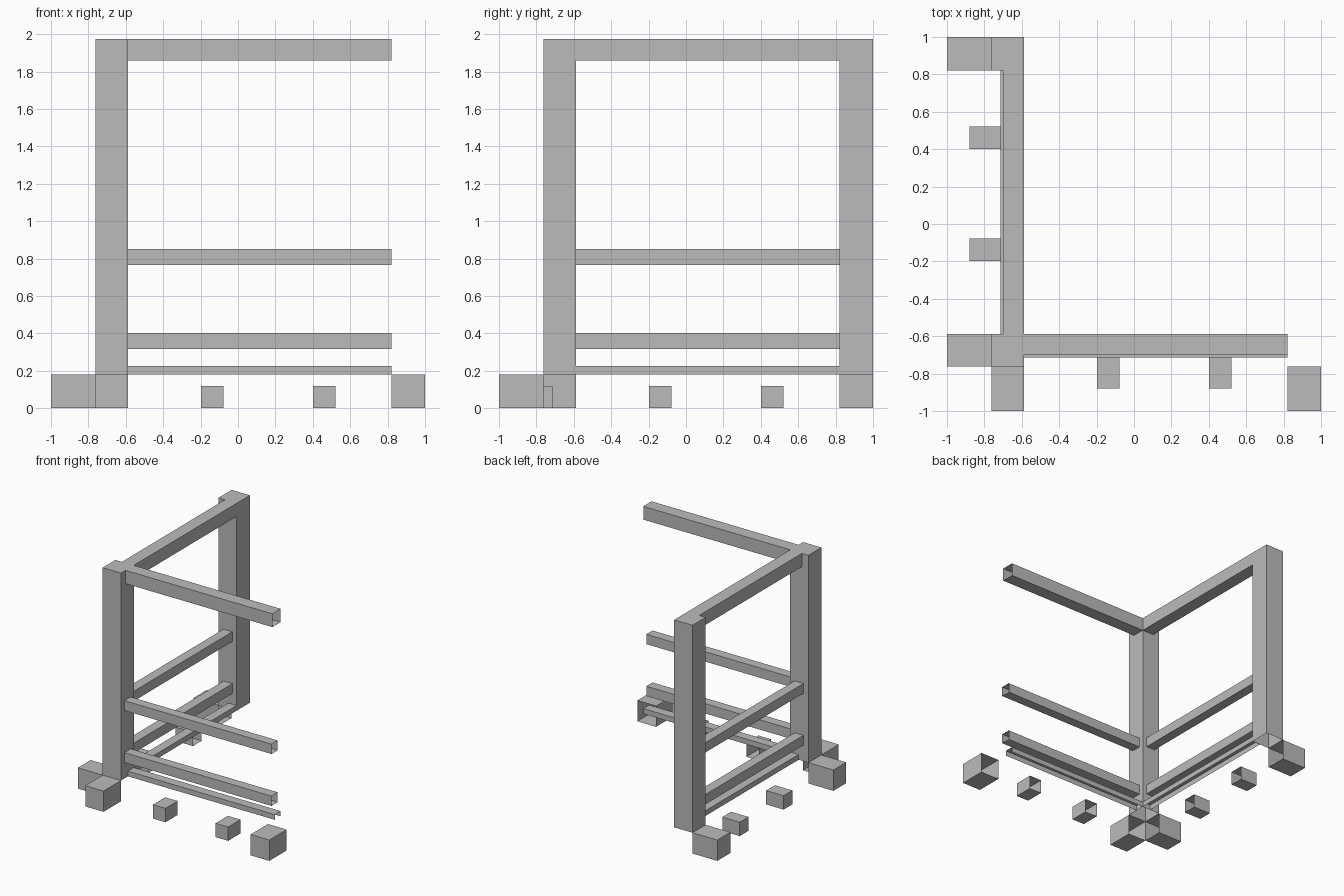
import bpy
import bmesh
from mathutils import Vector

cube = bpy.data.objects.get("Cube")
if cube:
    bpy.data.objects.remove(cube, do_unlink=True)

grey = bpy.data.materials.new("plain_grey")
grey.use_nodes = True
COLOUR = (0.5, 0.5, 0.5, 1)
grey.diffuse_color = COLOUR
grey.node_tree.nodes["Principled BSDF"].inputs["Base Color"].default_value = COLOUR


def shell(name, xs, ys, zs, open_sides=(), swap=False):
    """Thin-walled box; sides named in open_sides are left out.
    swap exchanges x and y, to repeat a part on the other wing."""
    axes = {"-x": (-1, 0, 0), "+x": (1, 0, 0), "-y": (0, -1, 0),
            "+y": (0, 1, 0), "-z": (0, 0, -1), "+z": (0, 0, 1)}
    bm = bmesh.new()
    bmesh.ops.create_cube(bm, size=1)
    bm.normal_update()
    gone = [f for f in bm.faces
            if any(f.normal.dot(Vector(axes[s])) > 0.9 for s in open_sides)]
    bmesh.ops.delete(bm, geom=gone, context="FACES")
    for v in bm.verts:
        p = [r[0] if c < 0 else r[1] for c, r in zip(v.co, (xs, ys, zs))]
        if swap:
            p[0], p[1] = p[1], p[0]
        v.co = p
    if swap:
        bmesh.ops.reverse_faces(bm, faces=bm.faces[:])
    mesh = bpy.data.meshes.new(name)
    bm.to_mesh(mesh)
    bm.free()
    mesh.materials.append(grey)
    obj = bpy.data.objects.new(name, mesh)
    bpy.context.scene.collection.objects.link(obj)


POST = (-0.762, -0.587)      # corner post span on both axes
FAR = (0.82, 1.0)            # far post span
RUN = (POST[1], FAR[0])      # length between posts
TOP, BASE = 1.975, 0.18

# Posts, open underneath
shell("corner_post", POST, POST, (BASE, TOP), ("-z",))
shell("back_post", POST, FAR, (BASE, TOP), ("-z",))

# Rails: name, depth span, height span, open sides
rails = [
    ("top_rail", (-0.70, POST[1]), (1.86, TOP), ("-x", "+x")),
    ("middle_rail", (-0.713, -0.628), (0.767, 0.852), ("-x", "+x")),
    ("lower_rail", (-0.713, -0.628), (0.318, 0.403), ("-x", "+x")),
    ("base_channel", (-0.667, POST[1]), (BASE, 0.225), ("-x", "+x", "-z")),
]

# The same rails, feet and blocks on the front wing and the side wing
for wing, swap in (("front", False), ("side", True)):
    for name, depth, height, gaps in rails:
        shell(f"{wing}_{name}", RUN, depth, height, gaps, swap)
    for place, span in (("corner", POST), ("far", FAR)):
        shell(f"{wing}_{place}_foot", span, (-1, POST[0]), (0, BASE), ("+y",), swap)
    for place, start in (("near", -0.198), ("outer", 0.402)):
        shell(f"{wing}_{place}_block", (start, start + 0.12),
              (-0.88, -0.713), (0, 0.12), ("+y",), swap)
